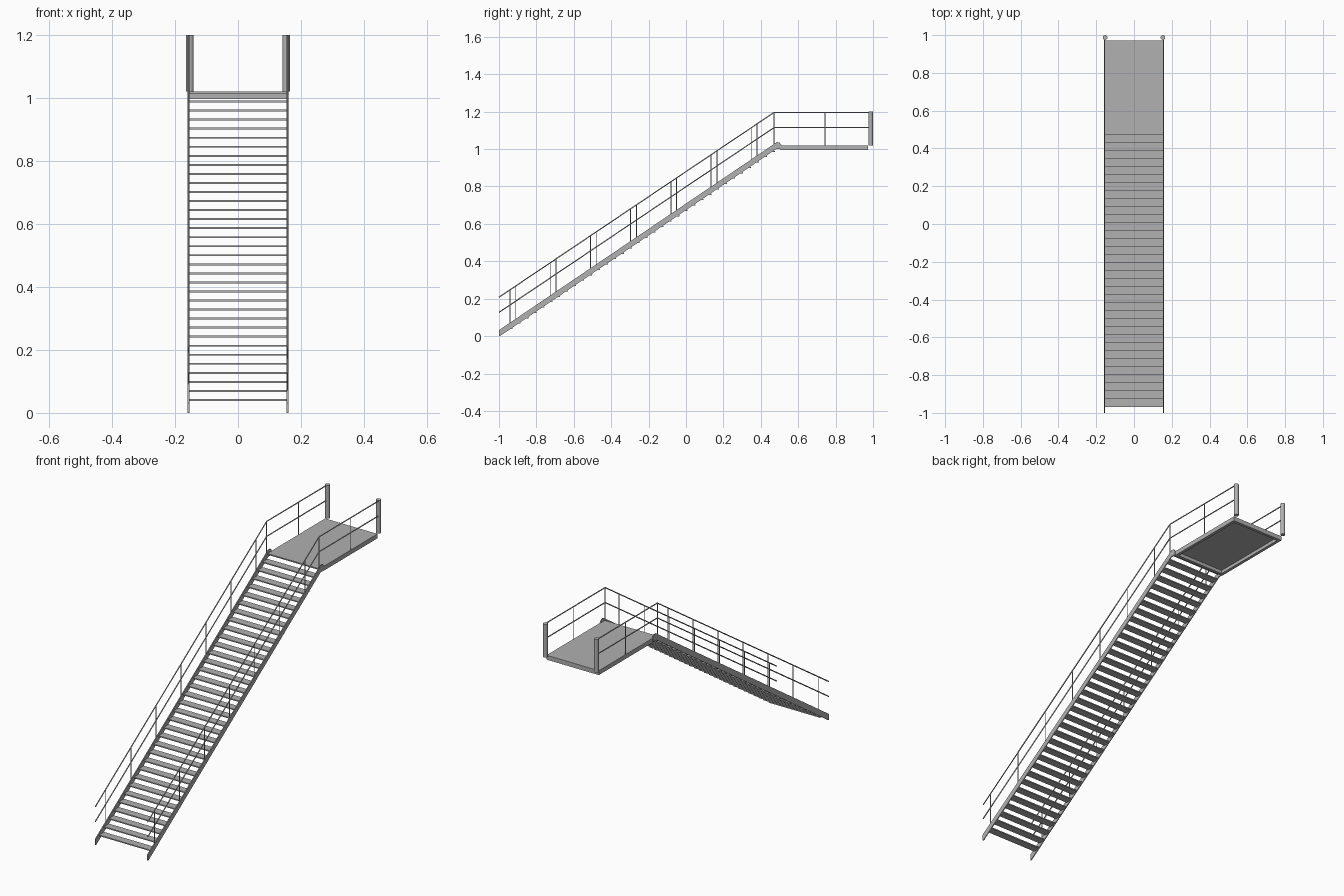
import bpy, bmesh
from mathutils import Vector

if "Cube" in bpy.data.objects:
    bpy.data.objects.remove(bpy.data.objects["Cube"], do_unlink=True)

# One plain steel colour
steel = bpy.data.materials.new("grey_steel")
steel.use_nodes = True
colour = (0.44, 0.44, 0.44, 1)
steel.diffuse_color = colour
steel.node_tree.nodes["Principled BSDF"].inputs["Base Color"].default_value = colour

HALF = 0.157               # side line of stringers and railings
SLOPE = 0.6765             # rise over run
BEND = 0.47                # where the railing turns level
DECK_TOP = 1.02
STEPS = 34


def add_object(name, data):
    ob = bpy.data.objects.new(name, data)
    bpy.context.scene.collection.objects.link(ob)
    data.materials.append(steel)
    return ob


def add_boxes(name, boxes):
    """Boxes given as (low corner, high corner) pairs."""
    bm = bmesh.new()
    for low, high in boxes:
        low, high = Vector(low), Vector(high)
        made = bmesh.ops.create_cube(bm, size=1)["verts"]
        bmesh.ops.scale(bm, vec=high - low, verts=made)
        bmesh.ops.translate(bm, vec=(low + high) / 2, verts=made)
    mesh = bpy.data.meshes.new(name)
    bm.to_mesh(mesh)
    bm.free()
    return add_object(name, mesh)


def add_tubes(name, paths, radius):
    curve = bpy.data.curves.new(name, "CURVE")
    curve.dimensions = "3D"
    curve.bevel_depth = radius
    curve.bevel_resolution = 2
    curve.use_fill_caps = True
    for path in paths:
        spline = curve.splines.new("POLY")
        spline.points.add(len(path) - 1)
        for point, co in zip(spline.points, path):
            point.co = (*co, 1)
    return add_object(name, curve)


def add_plate(name, profile, x, thickness):
    """Side profile in (y, z), extruded across x."""
    bm = bmesh.new()
    face = bm.faces.new([bm.verts.new((x - thickness / 2, y, z)) for y, z in profile])
    new = bmesh.ops.extrude_face_region(bm, geom=[face])["geom"]
    bmesh.ops.translate(bm, vec=(thickness, 0, 0),
                        verts=[v for v in new if isinstance(v, bmesh.types.BMVert)])
    bmesh.ops.recalc_face_normals(bm, faces=bm.faces)
    mesh = bpy.data.meshes.new(name)
    bm.to_mesh(mesh)
    bm.free()
    return add_object(name, mesh)


def rail_height(y, start):
    return start + SLOPE * (min(y, BEND) + 1) * 0.993


# Stair treads
run, rise = 0.0425, 0.0287
treads = []
for i in range(STEPS):
    y, z = -0.97 + i * run, 0.038 + i * rise
    treads.append(((-0.155, y, z), (0.155, y + run, z + 0.006)))
add_boxes("stair_treads", treads)

# Landing plate with a rim frame below it
front, back = 0.475, 0.972
add_boxes("landing_plate", [((-HALF, front, 1.014), (HALF, back, DECK_TOP))])
rim = 0.016
add_boxes("landing_frame", [
    ((-HALF, front + 0.03, 0.996), (-HALF + rim, back, 1.014)),
    ((HALF - rim, front + 0.03, 0.996), (HALF, back, 1.014)),
    ((-HALF + rim, front + 0.03, 0.996), (HALF - rim, front + 0.03 + rim, 1.014)),
    ((-HALF + rim, back - rim, 0.996), (HALF - rim, back, 1.014)),
])

stringer = [(-1, 0), (-0.995, 0), (0.482, 1.0), (0.513, 1.0),
            (0.513, 1.02), (0.5, 1.036), (0.485, 1.037), (-1, 0.032)]

for side, sign, first_post in (("left", 1, -0.941), ("right", -1, -0.91)):
    x = sign * HALF
    add_plate(side + "_stringer", stringer, x, 0.005)

    # Top rail and middle rail
    rails = [[(x, y, rail_height(y, start)) for y in (-1, BEND, 0.98)]
             for start in (0.208, 0.127)]
    add_tubes(side + "_rails", rails, 0.003)

    # Slim posts along the stairs, at the bend and on the landing
    posts = []
    for y in [first_post + 0.215 * i for i in range(7)] + [BEND, 0.743]:
        foot = DECK_TOP if y > 0.5 else 0.025 + SLOPE * (y + 1)
        posts.append([(x, y, foot), (x, y, rail_height(y, 0.208))])
    add_tubes(side + "_railing_posts", posts, 0.0022)

    # Thick round end post at the back of the landing
    bpy.ops.mesh.primitive_cylinder_add(vertices=16, radius=0.0125, depth=0.18,
                                        location=(sign * 0.153, 0.9875, 1.11))
    post = bpy.context.object
    post.name = side + "_end_post"
    post.data.materials.append(steel)
    bpy.ops.object.shade_smooth_by_angle()
